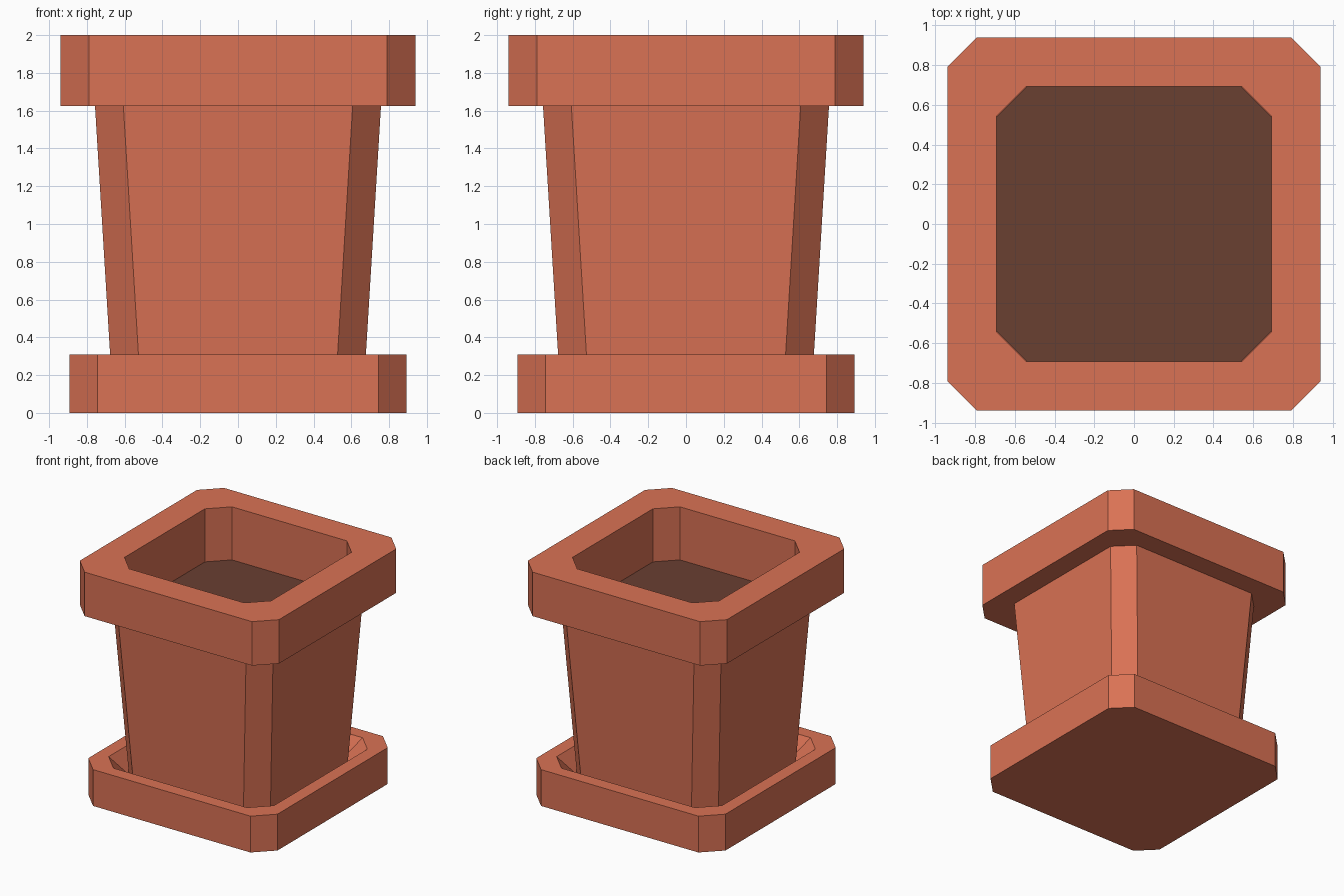
import bpy, bmesh

if "Cube" in bpy.data.objects:
    bpy.data.objects.remove(bpy.data.objects["Cube"])

CHAMFER = 0.15  # every outline is a square with corners cut by this amount


def material(name, color):
    mat = bpy.data.materials.new(name)
    mat.diffuse_color = (*color, 1.0)
    mat.use_nodes = True
    mat.node_tree.nodes["Principled BSDF"].inputs["Base Color"].default_value = mat.diffuse_color
    return mat


def outline(h):
    k = h - CHAMFER
    return [(k, -h), (h, -k), (h, k), (k, h), (-k, h), (-h, k), (-h, -k), (-k, -h)]


def loft(name, profile, mat):
    """Skin a chain of cut-corner squares (half width, z) and cap both ends."""
    bm = bmesh.new()
    rings = [[bm.verts.new((x, y, z)) for x, y in outline(h)] for h, z in profile]
    for a, b in zip(rings, rings[1:]):
        for i in range(8):
            j = (i + 1) % 8
            bm.faces.new((a[i], a[j], b[j], b[i]))
    bm.faces.new(rings[0][::-1])
    bm.faces.new(rings[-1])
    bmesh.ops.recalc_face_normals(bm, faces=bm.faces)
    mesh = bpy.data.meshes.new(name)
    bm.to_mesh(mesh)
    bm.free()
    mesh.materials.append(mat)
    obj = bpy.data.objects.new(name, mesh)
    bpy.context.collection.objects.link(obj)
    return obj


terracotta = material("terracotta", (0.70, 0.168, 0.089))
soil_brown = material("soil brown", (0.144, 0.050, 0.031))

# Saucer: outer wall, flat lip, sloping inside down to its floor
loft("saucer", [(0.893, 0), (0.893, 0.31), (0.78, 0.31), (0.655, 0.125)], terracotta)

# Pot: tapered body, heavy overhanging rim, straight inner wall
loft("pot", [(0.666, 0.127), (0.757, 1.625), (0.94, 1.625), (0.94, 2.0),
             (0.692, 2.0), (0.692, 1.54)], terracotta)

# Soil: thin plate filling the pot opening
loft("soil", [(0.691, 1.542), (0.691, 1.548)], soil_brown)
